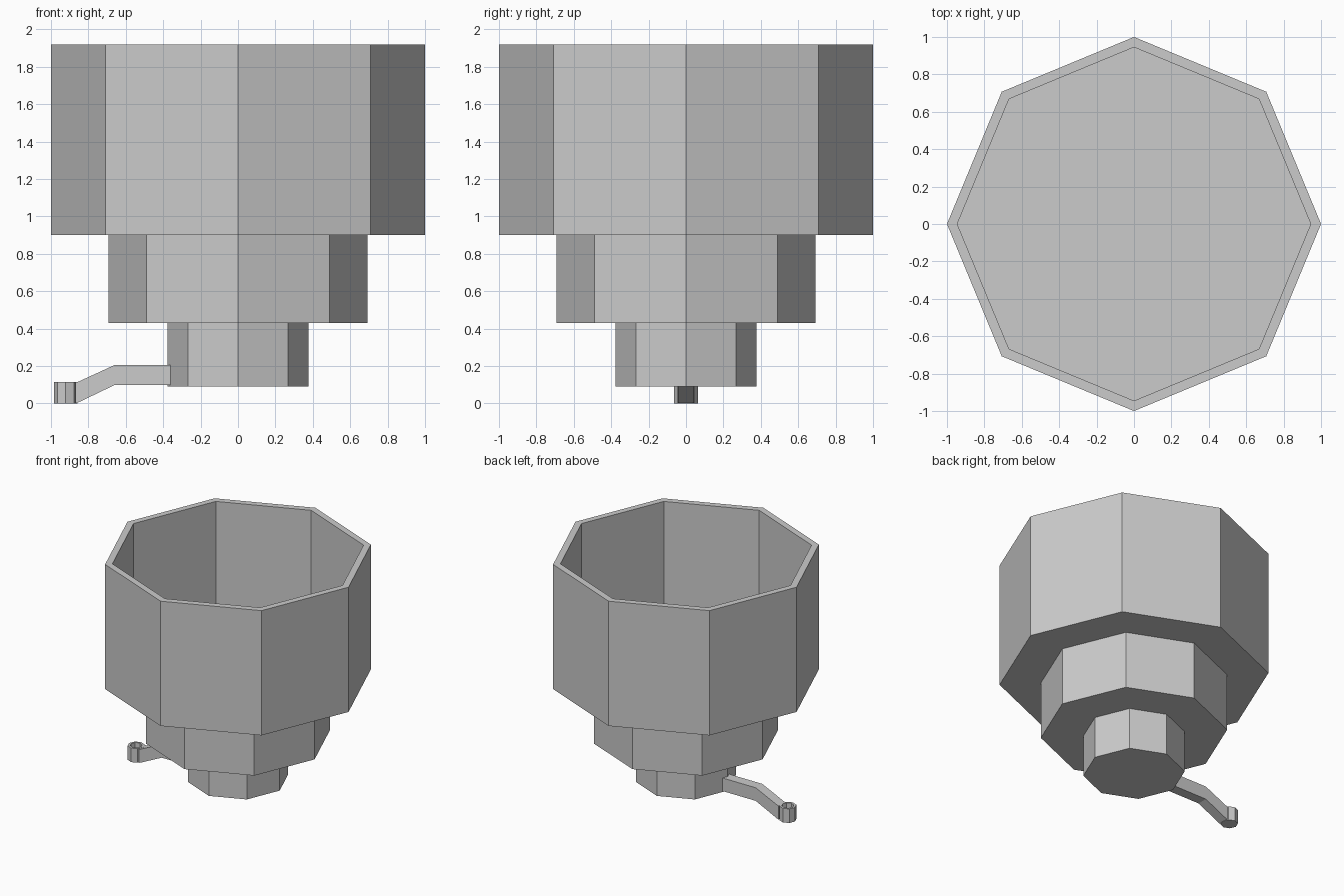
import bpy, bmesh, math

if "Cube" in bpy.data.objects:
    bpy.data.objects.remove(bpy.data.objects["Cube"])

SIDES = 8


def new_object(name, bm):
    bmesh.ops.recalc_face_normals(bm, faces=bm.faces)
    mesh = bpy.data.meshes.new(name)
    bm.to_mesh(mesh)
    bm.free()
    obj = bpy.data.objects.new(name, mesh)
    bpy.context.collection.objects.link(obj)
    return obj


def lathe(name, profile, x=0.0):
    """Eight-sided solid from (radius, z) rings, capped at both ends."""
    bm = bmesh.new()
    rings = []
    for r, z in profile:
        angles = [i * math.tau / SIDES for i in range(SIDES)]
        rings.append([bm.verts.new((x + r * math.cos(a), r * math.sin(a), z)) for a in angles])
    for lo, hi in zip(rings, rings[1:]):
        for i in range(SIDES):
            j = (i + 1) % SIDES
            bm.faces.new((lo[i], lo[j], hi[j], hi[i]))
    bm.faces.new(rings[0])
    bm.faces.new(rings[-1])
    return new_object(name, bm)


def extrude_profile(name, points, half_width):
    """Side outline in x, z given thickness along y."""
    bm = bmesh.new()
    face = bm.faces.new([bm.verts.new((x, -half_width, z)) for x, z in points])
    ext = bmesh.ops.extrude_face_region(bm, geom=[face])
    verts = [v for v in ext["geom"] if isinstance(v, bmesh.types.BMVert)]
    bmesh.ops.translate(bm, verts=verts, vec=(0, 2 * half_width, 0))
    return new_object(name, bm)


# Open bowl with a thin rim
lathe("bowl", [(1.0, 0.90), (1.0, 1.92), (0.945, 1.92), (0.945, 0.95)])

# Stepped tiers below the bowl
lathe("middle_tier", [(0.693, 0.43), (0.693, 0.90)])
lathe("base_tier", [(0.377, 0.09), (0.377, 0.43)])

# Bent arm reaching out to the left
extrude_profile("arm", [(-0.35, 0.098), (-0.35, 0.205), (-0.66, 0.205),
                        (-0.86, 0.113), (-0.868, 0.113), (-0.868, 0.002),
                        (-0.86, 0.002), (-0.66, 0.098)], 0.042)

# Small cup at the end of the arm
lathe("arm_cup", [(0.064, 0.0), (0.064, 0.115), (0.046, 0.115), (0.046, 0.02)], x=-0.921)
